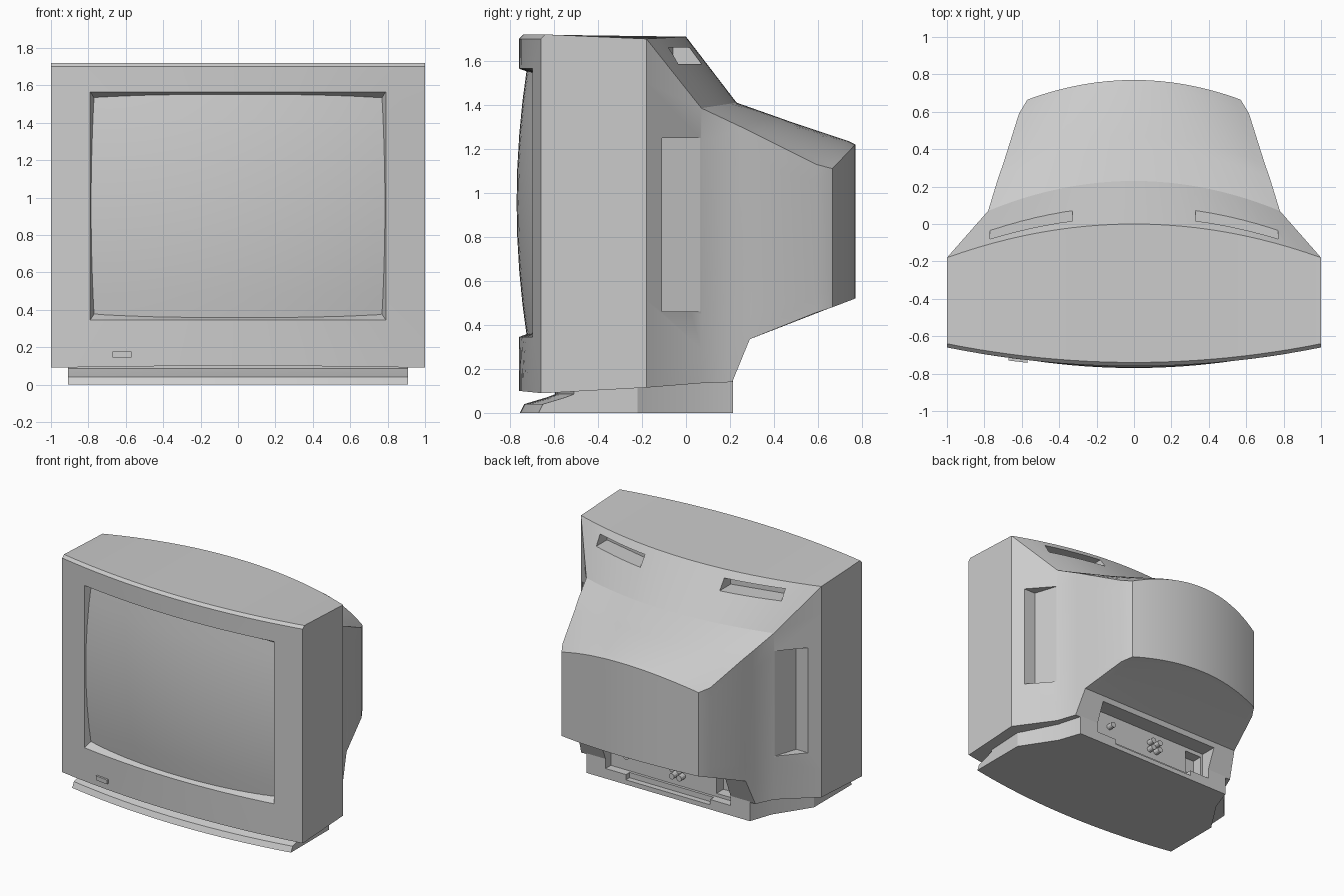
import bpy, bmesh
from math import radians, pi

if "Cube" in bpy.data.objects:
    bpy.data.objects.remove(bpy.data.objects["Cube"])

NX, NZ = 24, 8


def finish(bm, name):
    bmesh.ops.remove_doubles(bm, verts=bm.verts, dist=1e-4)
    bmesh.ops.recalc_face_normals(bm, faces=bm.faces)
    me = bpy.data.meshes.new(name)
    bm.to_mesh(me)
    bm.free()
    ob = bpy.data.objects.new(name, me)
    bpy.context.collection.objects.link(ob)
    return ob


def bridge(bm, a, b):
    n = len(a)
    for i in range(n):
        j = (i + 1) % n
        bm.faces.new((a[i], a[j], b[j], b[i]))


def grid(bm, pos):
    """Patch over u in -1..1 and v in 0..1."""
    g = [[bm.verts.new(pos(-1 + 2 * i / NX, j / NZ)) for i in range(NX + 1)] for j in range(NZ + 1)]
    for j in range(NZ):
        for i in range(NX):
            bm.faces.new((g[j][i], g[j][i + 1], g[j + 1][i + 1], g[j + 1][i]))


def prism(name, plan, z0, z1):
    bm = bmesh.new()
    lo = [bm.verts.new((x, y, z0)) for x, y in plan]
    hi = [bm.verts.new((x, y, z1)) for x, y in plan]
    bridge(bm, lo, hi)
    bm.faces.new(lo)
    bm.faces.new(hi)
    return finish(bm, name)


def box(name, x0, x1, y0, y1, z0, z1):
    return prism(name, [(x0, y0), (x1, y0), (x1, y1), (x0, y1)], z0, z1)


def cut(ob, cutter):
    cutter.hide_render = True
    mod = ob.modifiers.new("cut", 'BOOLEAN')
    mod.operation, mod.solver, mod.object = 'DIFFERENCE', 'EXACT', cutter
    bpy.context.view_layer.objects.active = ob
    bpy.ops.object.modifier_apply(modifier=mod.name)


def smooth(ob, angle=28):
    bpy.ops.object.select_all(action='DESELECT')
    ob.select_set(True)
    bpy.context.view_layer.objects.active = ob
    bpy.ops.object.shade_smooth_by_angle(angle=radians(angle))


# Cabinet: rounded-plan rings lofted from the screen opening to the tube back.
# half width | bottom y, bulge | top y, bulge | bottom z, bulge | top z, bulge
STATIONS = [
    (.755, -.61, 0, -.61, 0, .40, 0, 1.51, 0),
    (.79, -.698, -.062, -.698, -.062, .345, 0, 1.565, 0),
    (1.0, -.66, -.10, -.66, -.10, .09, .01, 1.70, 0),
    (1.0, -.64, -.10, -.64, -.10, .09, .01, 1.72, 0),
    (1.0, -.18, 0, -.18, .18, .115, 0, 1.70, .01),
    (.78, .07, 0, .07, .16, .135, 0, 1.385, .025),
    (.725, .21, 0, .25, .15, .14, 0, 1.30, .05),
    (.70, .29, 0, .32, .15, .335, 0, 1.265, .06),
    (.615, .59, .15, .59, .15, .455, .055, 1.13, .105),
    (.57, .665, .105, .665, .105, .48, .04, 1.11, .11),
]


def station(s):
    hx, y0, b0, y1, b1, z0, c0, z1, c1 = s

    def pos(u, v):
        w = 1 - u * u
        return (hx * u, (y0 + b0 * w) * (1 - v) + (y1 + b1 * w) * v,
                (z0 + c0 * w) * (1 - v) + (z1 + c1 * w) * v)
    return pos


us = [-1 + 2 * i / NX for i in range(NX)]
vs = [j / NZ for j in range(NZ)]
params = ([(u, 0) for u in us] + [(1, v) for v in vs]
          + [(-u, 1) for u in us] + [(-1, 1 - v) for v in vs])
bm = bmesh.new()
prev = None
for s in STATIONS:
    pos = station(s)
    ring = [bm.verts.new(pos(u, v)) for u, v in params]
    if prev:
        bridge(bm, prev, ring)
    prev = ring
grid(bm, station(STATIONS[0]))
grid(bm, station(STATIONS[-1]))
cabinet = finish(bm, "cabinet")

# Base with a stepped front lip
bm = bmesh.new()
prev = None
for z, inset in [(0, 0), (.04, .02), (.07, .12), (.085, .16), (.15, .16)]:
    plan = [(.91 * u, -.67 + inset - .085 * (1 - u * u)) for u in us + [1]]
    plan += [(.91, -.22), (.74, .04), (.68, .213), (-.68, .213), (-.74, .04), (-.91, -.22)]
    ring = [bm.verts.new((x, y, z)) for x, y in plan]
    if prev:
        bridge(bm, prev, ring)
    else:
        bm.faces.new(ring)
    prev = ring
bm.faces.new(prev)
base = finish(bm, "base")

# Side grips and top vent slots
cutters = []
for sx in (-1, 1):
    grip = prism("grip_cutter", [(sx * x, y) for x, y in
                 [(.84, -.11), (.782, .066), (1.1, .066), (1.1, -.11)]], .46, 1.25)
    slot = prism("slot_cutter", [(sx * x, y) for x, y in
                 [(.33, -.06), (.77, -.16), (.77, .1), (.33, .2)]], 1.585, 1.66)
    cutters += [grip, slot]
    for c in (grip, slot):
        cut(cabinet, c)

# Connector bay at the lower back
for dims in [(-.52, .52, .15, .5, .075, .30), (-.35, .35, .17, .5, .035, .2),
             (-.50, -.36, .07, .3, .1, .27)]:
    c = box("bay_cutter", *dims)
    cutters.append(c)
    cut(cabinet, c)
    cut(base, c)
for c in cutters:
    bpy.data.objects.remove(c)
smooth(cabinet)
smooth(base)

# Bulged picture tube face
bm = bmesh.new()


def screen_pos(u, v):
    x, z = .8 * u, .335 + 1.24 * v
    return x, -.77 + .135 * x * x + .125 * (z - .955) ** 2, z


grid(bm, screen_pos)
smooth(finish(bm, "screen"))

# Power button following the bezel curve
prism("power_button", [(-.67, -.70), (-.57, -.70), (-.57, -.742), (-.67, -.73)], .145, .177)

# Connector jacks
for x, z in [(-.08, .155), (-.02, .155), (-.08, .21), (-.02, .21), (.36, .20)]:
    bpy.ops.mesh.primitive_cylinder_add(vertices=12, radius=.022, depth=.06,
                                        location=(x, .17, z), rotation=(pi / 2, 0, 0))
    jack = bpy.context.object
    jack.name = "jack"
    smooth(jack)
